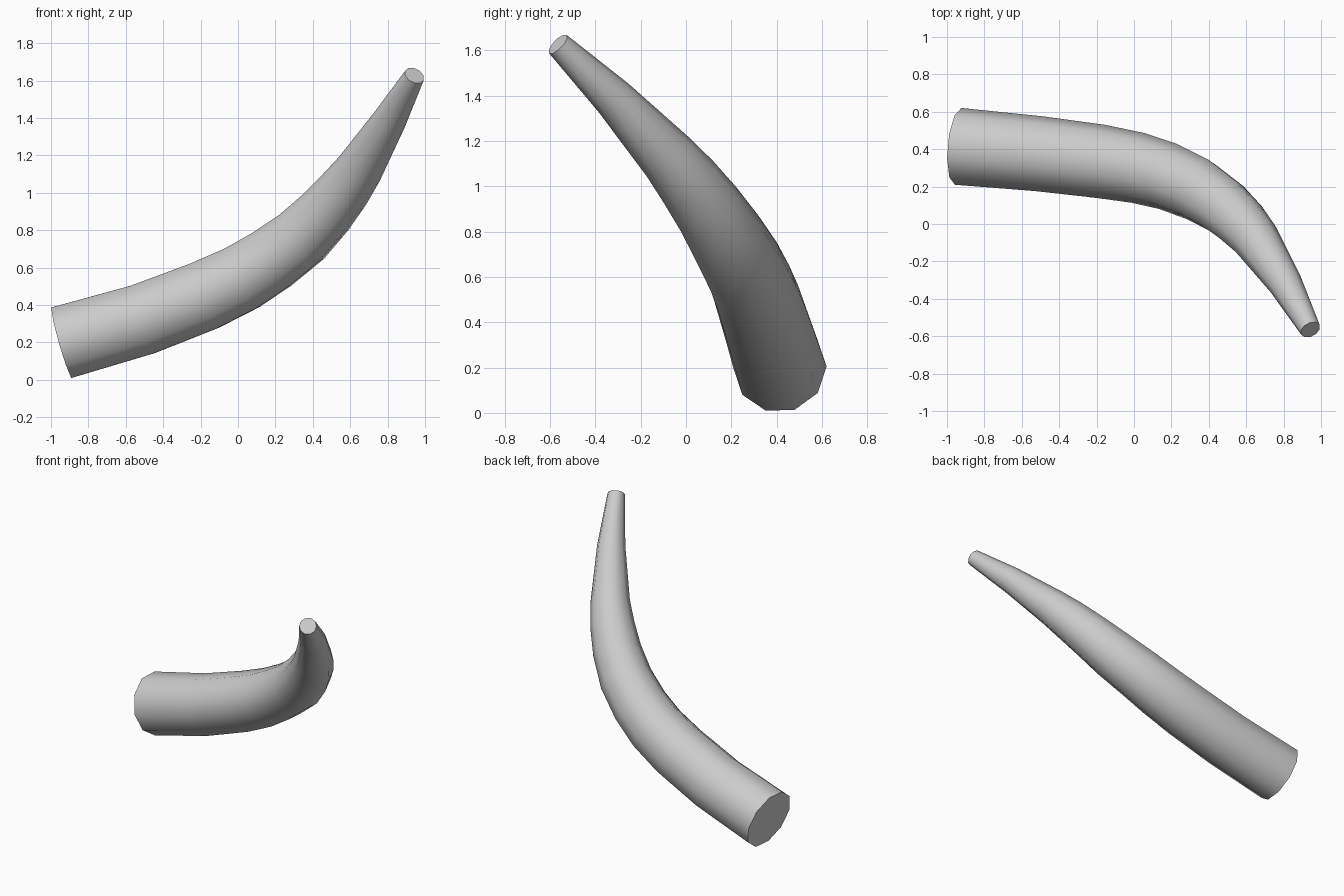
import bpy, bmesh
from math import cos, sin, tau, radians
from mathutils import Vector

if "Cube" in bpy.data.objects:
    bpy.data.objects.remove(bpy.data.objects["Cube"])

SIDES = 10

# Centre line of the horn with radius: x, y, z, r
stations = [
    (-0.94, 0.415, 0.200, 0.206),
    (-0.51, 0.376, 0.323, 0.201),
    (-0.18, 0.335, 0.450, 0.197),
    (0.02, 0.300, 0.545, 0.190),
    (0.18, 0.255, 0.645, 0.182),
    (0.34, 0.185, 0.765, 0.172),
    (0.47, 0.100, 0.898, 0.157),
    (0.57, 0.010, 1.020, 0.143),
    (0.65, -0.080, 1.130, 0.127),
    (0.81, -0.320, 1.390, 0.091),
    (0.943, -0.565, 1.627, 0.056),
]
points = [Vector(s[:3]) for s in stations]
bm = bmesh.new()
rings = []
side = Vector((0, 1, 0))

# Rings set square to the path, carried along without twisting
for i, p in enumerate(points):
    before = (p - points[i - 1]).normalized() if i else Vector()
    after = (points[i + 1] - p).normalized() if i < len(points) - 1 else Vector()
    tangent = (before + after).normalized()
    side = (side - tangent * side.dot(tangent)).normalized()
    other = tangent.cross(side)
    r = stations[i][3]
    rings.append([bm.verts.new(p + r * (cos(tau * k / SIDES) * side + sin(tau * k / SIDES) * other))
                  for k in range(SIDES)])

# Skin between rings and flat end caps
for a, b in zip(rings, rings[1:]):
    for k in range(SIDES):
        n = (k + 1) % SIDES
        bm.faces.new((a[k], a[n], b[n], b[k]))
bm.faces.new(rings[0][::-1])
bm.faces.new(rings[-1])
bmesh.ops.recalc_face_normals(bm, faces=bm.faces)

mesh = bpy.data.meshes.new("curved_horn")
bm.to_mesh(mesh)
bm.free()
horn = bpy.data.objects.new("curved_horn", mesh)
bpy.context.collection.objects.link(horn)
bpy.context.view_layer.objects.active = horn
horn.select_set(True)
bpy.ops.object.shade_smooth_by_angle(angle=radians(50))
